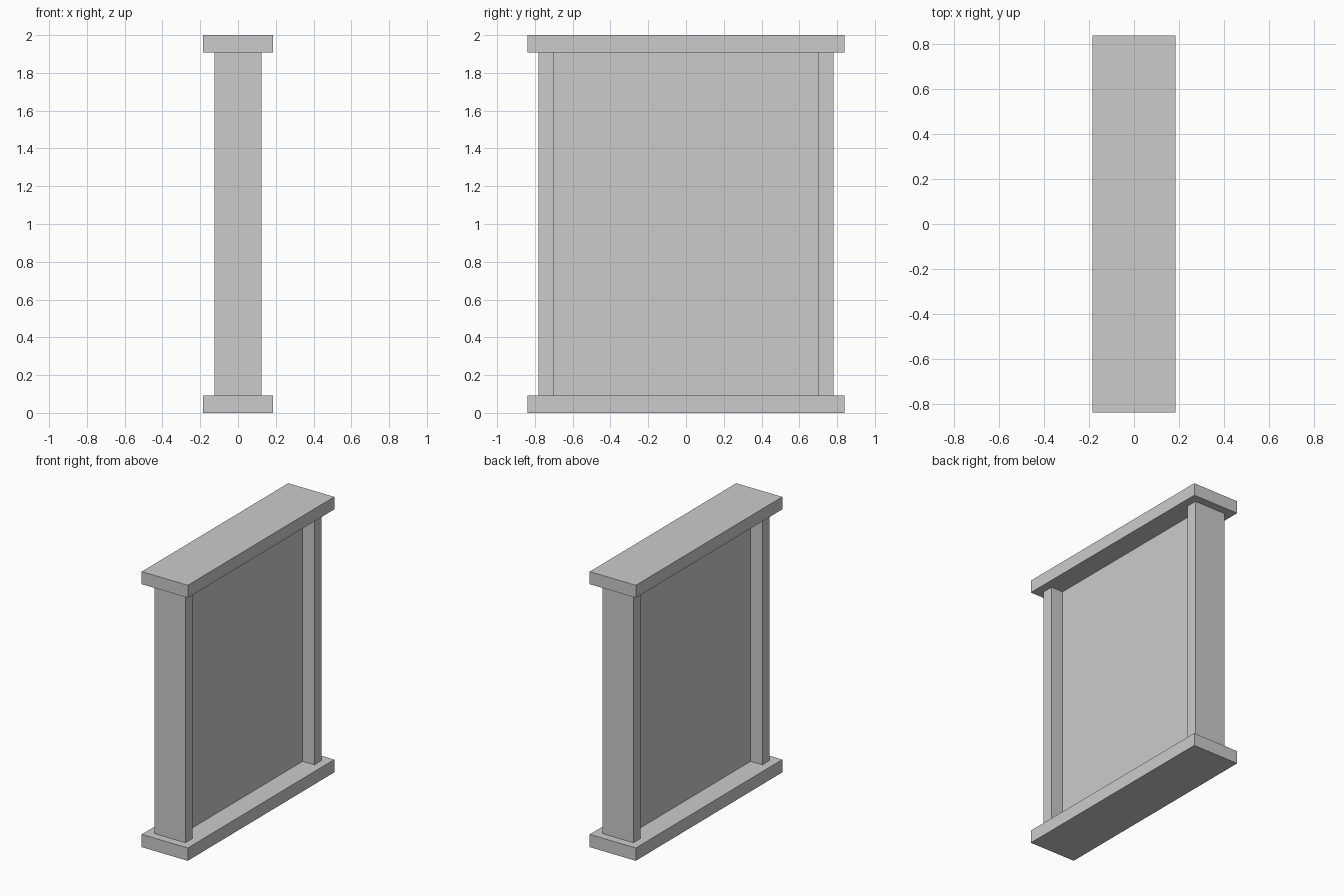
import bpy

if "Cube" in bpy.data.objects:
    bpy.data.objects.remove(bpy.data.objects["Cube"])


def box(name, lo, hi):
    size = [b - a for a, b in zip(lo, hi)]
    mid = [(a + b) / 2 for a, b in zip(lo, hi)]
    bpy.ops.mesh.primitive_cube_add(size=1, location=mid)
    ob = bpy.context.object
    ob.name = name
    ob.scale = size
    bpy.ops.object.transform_apply(location=False, rotation=False, scale=True)
    return ob


SLAB_X, SLAB_Y = 0.185, 0.84
Z0, Z1 = 0.093, 1.909      # clear height between the slabs

# Base and cap slabs
box("base_slab", (-SLAB_X, -SLAB_Y, 0), (SLAB_X, SLAB_Y, Z0))
box("cap_slab", (-SLAB_X, -SLAB_Y, Z1), (SLAB_X, SLAB_Y, 2))

# End posts
for name, y in (("front_post", -0.74), ("back_post", 0.74)):
    box(name, (-0.125, y - 0.042, Z0), (0.125, y + 0.042, Z1))

# Thin recessed panel between the posts
box("panel", (-0.03, -0.698, Z0), (0.03, 0.698, Z1))
